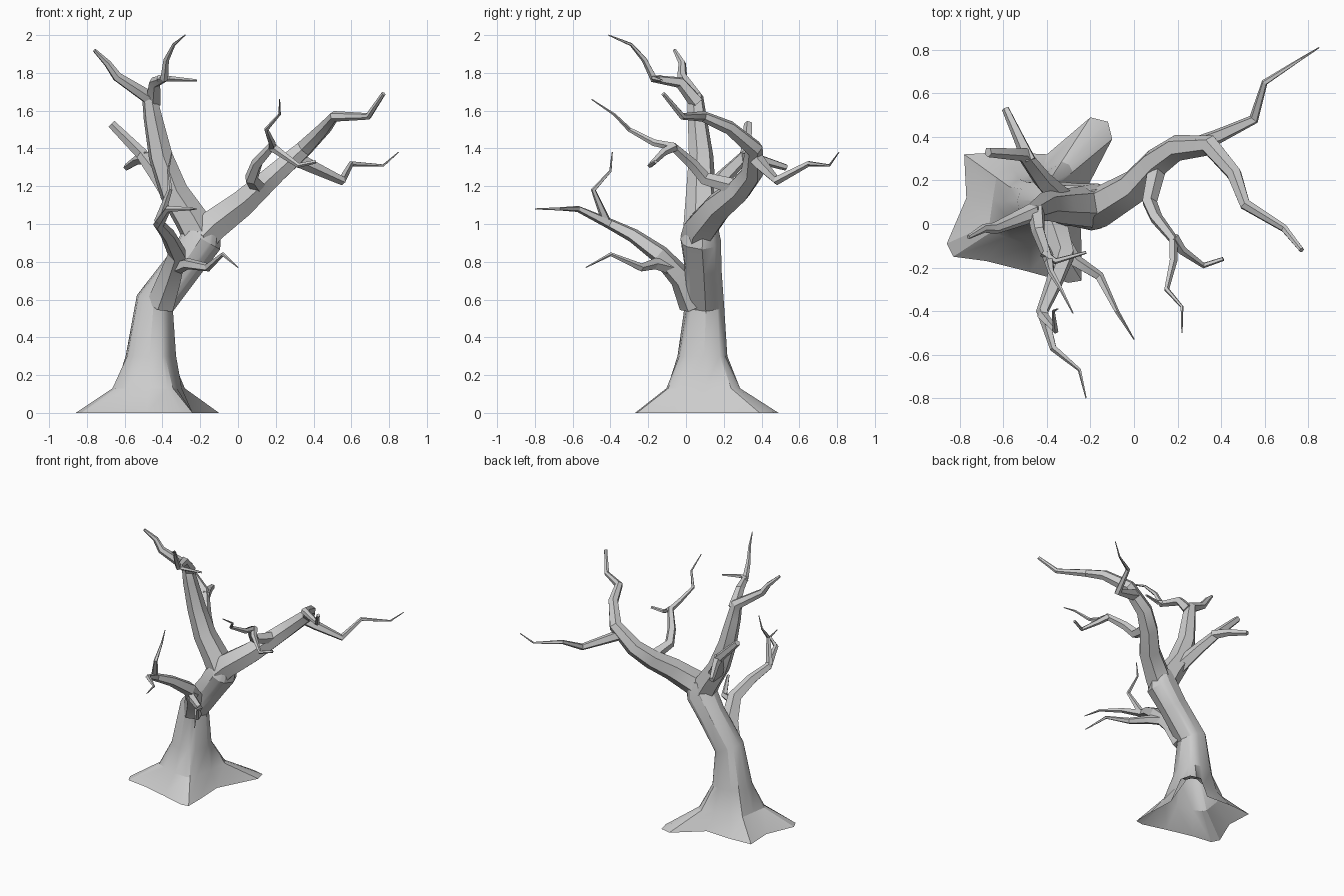
import bpy, bmesh, math
from mathutils import Vector, Matrix

cube = bpy.data.objects.get("Cube")
if cube:
    bpy.data.objects.remove(cube, do_unlink=True)

# Bark colour
bark = bpy.data.materials.new("bark_grey")
bark.use_nodes = True
GREY = (0.6, 0.6, 0.6, 1)
bark.diffuse_color = GREY
bark.node_tree.nodes["Principled BSDF"].inputs["Base Color"].default_value = GREY


def loft(name, rings, cap_start=False):
    """Skin a list of equal-sized rings and close the far end."""
    bm = bmesh.new()
    loops = [[bm.verts.new(p) for p in ring] for ring in rings]
    n = len(loops[0])
    for a, b in zip(loops, loops[1:]):
        for i in range(n):
            j = (i + 1) % n
            bm.faces.new((a[i], a[j], b[j], b[i]))
    bm.faces.new(loops[-1])
    if cap_start:
        bm.faces.new(loops[0][::-1])
    bmesh.ops.recalc_face_normals(bm, faces=bm.faces)
    mesh = bpy.data.meshes.new(name)
    bm.to_mesh(mesh)
    bm.free()
    mesh.materials.append(bark)
    obj = bpy.data.objects.new(name, mesh)
    bpy.context.collection.objects.link(obj)
    bpy.ops.object.select_all(action='DESELECT')
    obj.select_set(True)
    bpy.context.view_layer.objects.active = obj
    bpy.ops.object.shade_smooth_by_angle(angle=math.radians(28))
    return obj


def limb(name, r_start, r_end, points, sides=5, power=1.2):
    """Tapered crooked branch through the points, mitred at each bend."""
    pts = [Vector(p) for p in points]
    dirs = [(b - a).normalized() for a, b in zip(pts, pts[1:])]
    lengths = [(b - a).length for a, b in zip(pts, pts[1:])]
    total = sum(lengths)
    u = dirs[0].orthogonal().normalized()
    rings, travelled = [], 0
    for i, p in enumerate(pts):
        before, after = dirs[max(i - 1, 0)], dirs[min(i, len(dirs) - 1)]
        t = (before + after).normalized()
        u = (u - t * u.dot(t)).normalized()
        v = t.cross(u)
        r = r_end + (r_start - r_end) * max(0, 1 - travelled / total) ** power
        rings.append([p + r * (math.cos(a) * u + math.sin(a) * v)
                      for a in (math.tau * k / sides for k in range(sides))])
        if i < len(lengths):
            travelled += lengths[i]
    return loft(name, rings, cap_start=True)


# Trunk with flared roots: outline on the ground blends into round rings
footprint = [(-.25, .1), (-.1, .39), (-.12, .47), (-.2, .49), (-.4, .32),
             (-.6, .33), (-.78, .32), (-.77, .12), (-.86, -.09), (-.83, -.15),
             (-.68, -.17), (-.48, -.22), (-.3, -.27), (-.24, -.26), (-.24, -.12)]
core = Vector((-.46, .09, 0))
outline = [Vector((x, y, 0)) for x, y in footprint]
angles = [math.atan2(p.y - core.y, p.x - core.x) for p in outline]

# centre, radius, lean, share of the ground outline
trunk_rings = [
    (core, .14, 0, 1),
    (core + Vector((0, 0, .13)), .145, 0, .27),
    (core + Vector((0, 0, .3)), .13, 0, .03),
    (Vector((-.44, .1, .58)), .105, 24, 0),
    (Vector((-.28, .09, .79)), .1, 38, 0),
    (Vector((-.19, .08, .92)), .11, 30, 0),
    (Vector((-.16, .09, 1.02)), .075, 10, 0),
]
rings = []
for centre, radius, lean, share in trunk_rings:
    tilt = Matrix.Rotation(math.radians(lean), 3, 'Y')
    ring = []
    for a, ground in zip(angles, outline):
        p = centre + tilt @ Vector((math.cos(a), math.sin(a), 0)) * radius
        ring.append(p.lerp(Vector((ground.x, ground.y, centre.z)), share))
    rings.append(ring)
loft("trunk_and_roots", rings)

# Left main limb and its offshoots
limb("left_limb", .1, .012, [
    (-.2, .07, .93), (-.15, .08, .98), (0, .17, 1.09), (.1, .28, 1.18),
    (.2, .35, 1.27), (.35, .36, 1.4), (.46, .23, 1.51), (.51, .09, 1.57),
    (.69, -.02, 1.57), (.77, -.12, 1.69)], sides=6)
limb("left_back_branch", .042, .003, [
    (.28, .36, 1.36), (.38, .4, 1.31), (.55, .48, 1.23), (.6, .65, 1.32),
    (.77, .76, 1.31), (.85, .81, 1.38)])
limb("left_front_branch", .046, .003, [
    (.11, .28, 1.19), (.07, .1, 1.24), (.1, .03, 1.32), (.18, -.07, 1.41),
    (.18, -.17, 1.43), (.15, -.3, 1.5), (.22, -.38, 1.58), (.22, -.5, 1.66)])
limb("left_front_twig", .026, .01, [
    (.18, -.06, 1.41), (.22, -.12, 1.38), (.32, -.19, 1.31), (.41, -.16, 1.33)])

# Right main limb and its offshoots
limb("right_limb", .1, .01, [
    (-.19, .08, .92), (-.25, .08, 1.03), (-.34, .08, 1.17), (-.41, .08, 1.36),
    (-.45, .06, 1.56), (-.47, .05, 1.67), (-.64, -.02, 1.78),
    (-.69, -.02, 1.85), (-.76, -.06, 1.92)], sides=6, power=.9)
limb("right_top_branch", .042, .003, [
    (-.45, .06, 1.64), (-.44, -.03, 1.75), (-.39, -.17, 1.77),
    (-.38, -.22, 1.87), (-.34, -.29, 1.95), (-.28, -.41, 2)])
limb("right_top_twig", .02, .007, [
    (-.42, -.13, 1.77), (-.36, -.17, 1.77), (-.22, -.13, 1.76)])
limb("right_back_branch", .06, .023, [
    (-.3, .08, 1.08), (-.42, .2, 1.25), (-.51, .32, 1.37), (-.67, .33, 1.53)])
limb("right_back_twig", .035, .018, [
    (-.48, .29, 1.35), (-.53, .4, 1.34), (-.59, .53, 1.3)])

# Low front branch and its offshoots
limb("front_branch", .078, .003, [
    (-.41, .04, .57), (-.36, -.02, .71), (-.32, -.14, .84), (-.37, -.28, .94),
    (-.42, -.4, 1), (-.37, -.57, 1.08), (-.25, -.67, 1.08), (-.22, -.8, 1.08)])
limb("front_upper_twig", .026, .003, [
    (-.42, -.42, 1.01), (-.36, -.49, 1.18), (-.37, -.4, 1.28), (-.35, -.39, 1.38)])
limb("front_side_branch", .042, .003, [
    (-.35, -.05, .76), (-.27, -.17, .79), (-.16, -.24, .77), (-.08, -.4, .84),
    (0, -.53, .77)])
